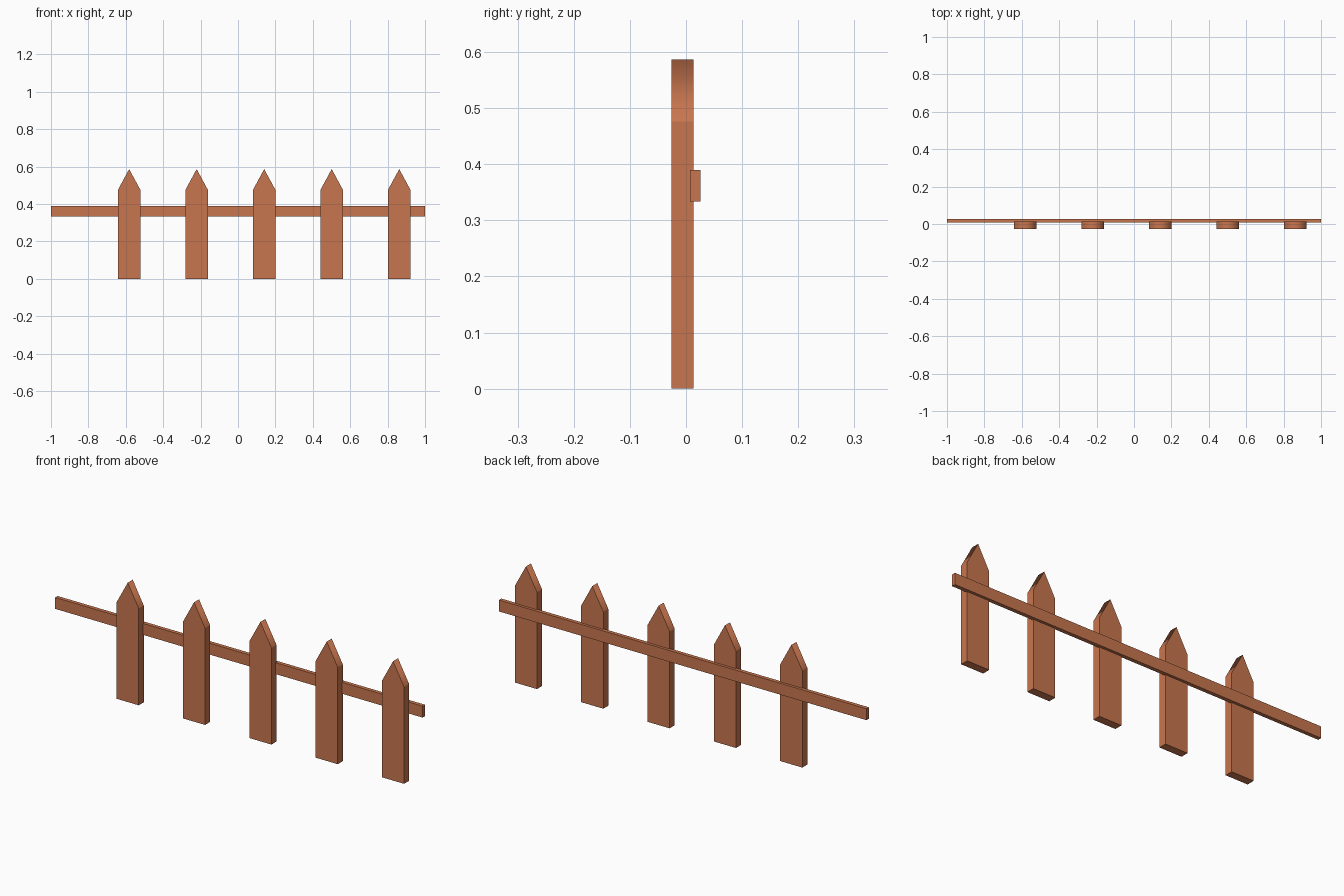
import bpy, bmesh

if "Cube" in bpy.data.objects:
    bpy.data.objects.remove(bpy.data.objects["Cube"])

wood = bpy.data.materials.new("warm_brown_wood")
wood.diffuse_color = (0.58, 0.18, 0.077, 1)
wood.use_nodes = True
wood.node_tree.nodes["Principled BSDF"].inputs["Base Color"].default_value = wood.diffuse_color


def extruded(name, profile, y0, y1):
    """Extrude an x-z outline from y0 to y1, with hard edges."""
    bm = bmesh.new()
    face = bm.faces.new([bm.verts.new((x, y0, z)) for x, z in profile])
    out = bmesh.ops.extrude_face_region(bm, geom=[face])
    verts = [g for g in out["geom"] if isinstance(g, bmesh.types.BMVert)]
    bmesh.ops.translate(bm, verts=verts, vec=(0, y1 - y0, 0))
    bmesh.ops.recalc_face_normals(bm, faces=bm.faces[:])
    mesh = bpy.data.meshes.new(name)
    mesh.materials.append(wood)
    ob = bpy.data.objects.new(name, mesh)
    bpy.context.collection.objects.link(ob)
    return ob, bm


# Pointed pickets: slopes blend softly over the ridge, all other edges sharp
HALF, SHOULDER, TIP = 0.06, 0.476, 0.587
for i in range(5):
    outline = [(-HALF, 0), (HALF, 0), (HALF, SHOULDER), (0, TIP), (-HALF, SHOULDER)]
    ob, bm = extruded(f"picket_{i + 1}", outline, -0.026, 0.013)
    for e in bm.edges:
        e.smooth = all(v.co.z > TIP - 0.01 for v in e.verts)
    for f in bm.faces:
        f.smooth = True
    bm.to_mesh(ob.data)
    bm.free()
    ob.location.x = -0.582 + 0.361 * i

# Long rail along the back of the pickets
ob, bm = extruded("rail", [(-1, 0.334), (1, 0.334), (1, 0.39), (-1, 0.39)], 0.007, 0.026)
bm.to_mesh(ob.data)
bm.free()
